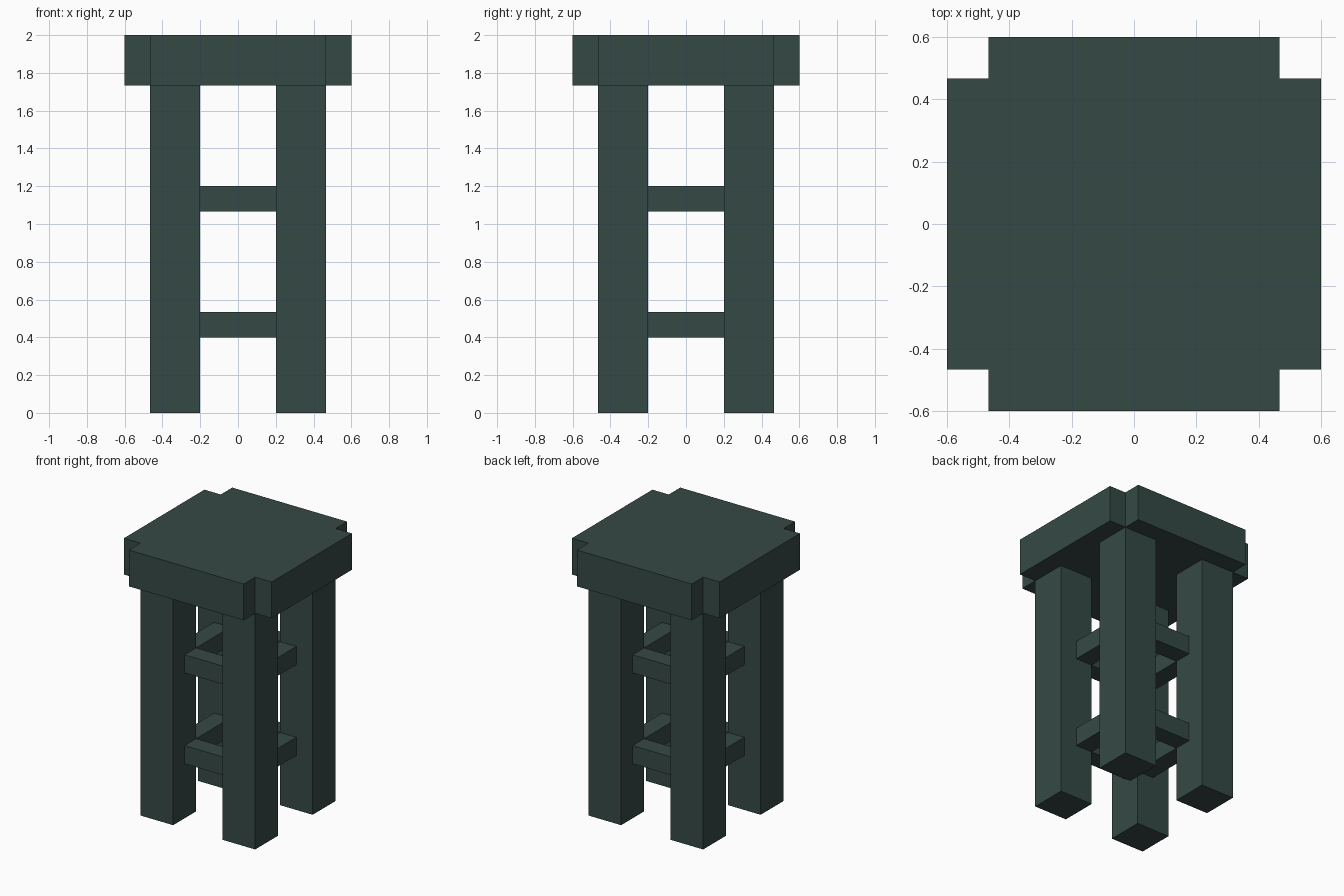
import bpy, bmesh

if "Cube" in bpy.data.objects:
    bpy.data.objects.remove(bpy.data.objects["Cube"])

U = 1 / 15  # the model sits on a 1/15 unit grid

mat = bpy.data.materials.new("dark green")
mat.diffuse_color = (0.036, 0.067, 0.059, 1)
mat.use_nodes = True
mat.node_tree.nodes["Principled BSDF"].inputs["Base Color"].default_value = mat.diffuse_color


def prism(name, outline, z0, z1):
    """Extrude a counter-clockwise xy outline from z0 to z1 (grid steps)."""
    bm = bmesh.new()
    base = bm.faces.new([bm.verts.new((x * U, y * U, z0 * U)) for x, y in outline])
    top = bmesh.ops.extrude_face_region(bm, geom=[base])["geom"]
    verts = [v for v in top if isinstance(v, bmesh.types.BMVert)]
    bmesh.ops.translate(bm, vec=(0, 0, (z1 - z0) * U), verts=verts)
    bmesh.ops.recalc_face_normals(bm, faces=bm.faces)
    mesh = bpy.data.meshes.new(name)
    bm.to_mesh(mesh)
    bm.free()
    mesh.materials.append(mat)
    obj = bpy.data.objects.new(name, mesh)
    bpy.context.collection.objects.link(obj)
    return obj


def box(name, x0, x1, y0, y1, z0, z1):
    return prism(name, [(x0, y0), (x1, y0), (x1, y1), (x0, y1)], z0, z1)


# Seat: thick square slab with notched corners
a, b = 9, 7
corner = [(a, -b), (a, b), (b, b)]
outline = []
for _ in range(4):
    outline += corner
    corner = [(-y, x) for x, y in corner]
prism("seat", outline, 26, 30)

# Four square legs
for sx, side in ((-1, "left"), (1, "right")):
    for sy, end in ((-1, "front"), (1, "back")):
        x0, x1 = sorted((3 * sx, 7 * sx))
        y0, y1 = sorted((3 * sy, 7 * sy))
        box(f"{end}_{side}_leg", x0, x1, y0, y1, 0, 26)

# Two levels of rungs between the legs
for level, z in (("lower", 6), ("upper", 16)):
    for s, end, side in ((-1, "front", "left"), (1, "back", "right")):
        lo, hi = sorted((3 * s, 5 * s))
        box(f"{level}_{end}_rung", -3, 3, lo, hi, z, z + 2)
        box(f"{level}_{side}_rung", lo, hi, -3, 3, z, z + 2)
